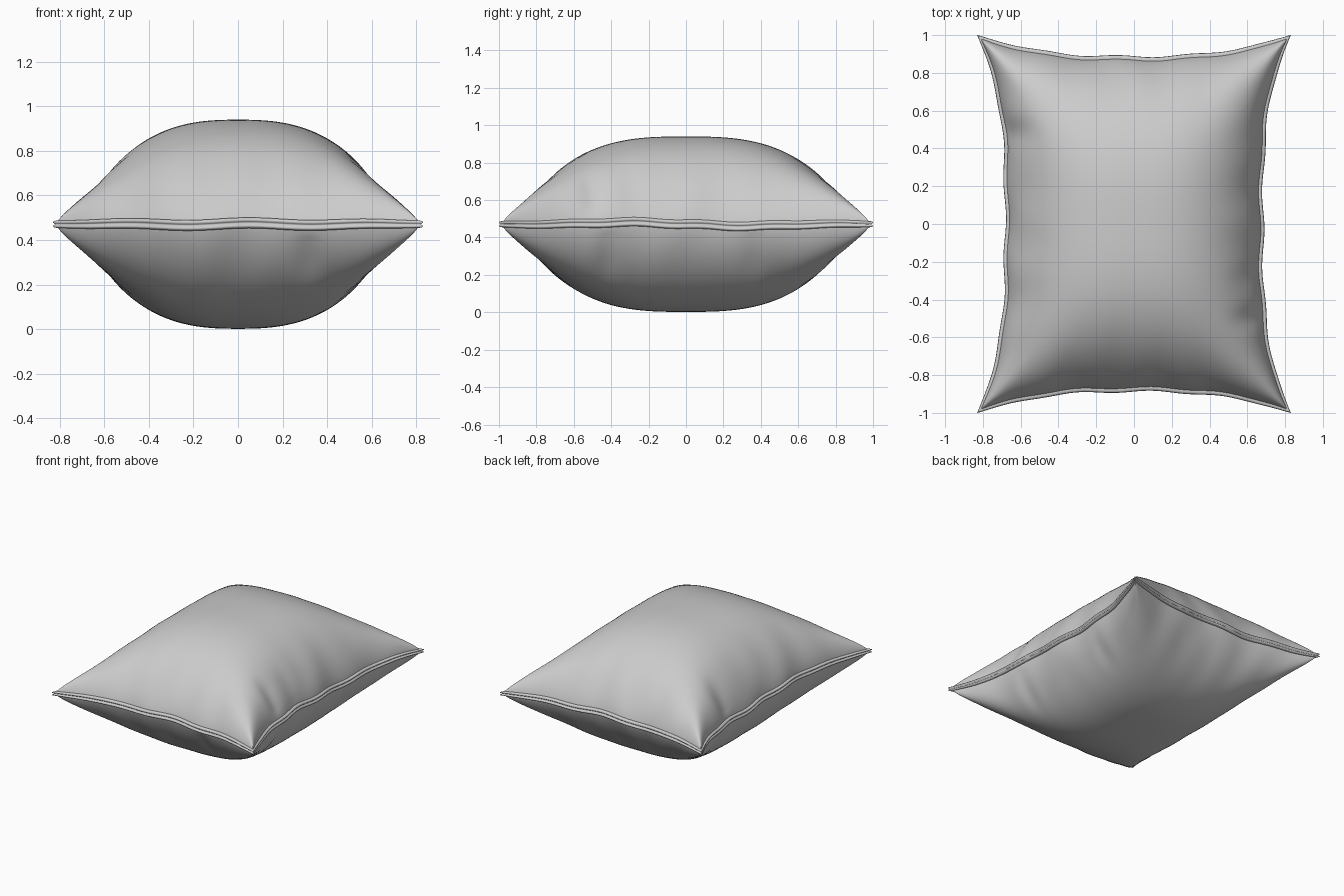
import bpy, bmesh
from math import sin, pi, exp, copysign

if "Cube" in bpy.data.objects:
    bpy.data.objects.remove(bpy.data.objects["Cube"])

MID, HALF = 0.471, 0.469     # seam height, half thickness
N = 110                      # grid divisions per side

# Local creases near the seam: x, y, radius across, radius along edge, depth, side
DENTS = [(-0.64, 0.48, 0.09, 0.07, 0.03, 1), (0.63, -0.50, 0.09, 0.06, 0.03, 1),
         (0.62, -0.28, 0.09, 0.07, 0.02, 1), (0.62, -0.42, 0.10, 0.06, 0.025, -1),
         (0.62, 0.36, 0.10, 0.06, 0.02, -1), (0.32, -0.81, 0.06, 0.09, 0.025, -1),
         (-0.60, -0.40, 0.09, 0.06, 0.015, -1)]


def outline(u, v):
    """Map the unit square to the pinched pillow outline with a wavy edge."""
    wx = 0.007 * sin(15 * v + 2 * u) * (1 - v * v) * u ** 6
    wy = 0.006 * sin(13 * u + 3 * v) * (1 - u * u) * v ** 6
    x = u * (0.668 + 0.147 * abs(v) ** 3.3 + wx)
    y = v * (0.872 + 0.113 * abs(u) ** 2.6 + wy)
    return x, y


def seam_z(u, v):
    """Gentle up and down wander of the seam."""
    edge = max(abs(u), abs(v)) ** 6
    wave = (0.006 * sin(9 * u + 1) * (1 - u * u)
            - 0.011 * sin(4.5 * v) * (1 - v * v) + 0.004 * sin(17 * v) * (1 - v * v))
    return MID + edge * wave


def puff(u, v, side):
    """Inflated height of one cloth panel, with fine gathers at the seam."""
    a = max(0, 1 - abs(u) ** 2.6) ** 0.65
    b = max(0, 1 - abs(v) ** 2.9) ** 0.74
    if min(a, b) < 1e-6:
        return 0.0
    # soft minimum of the two profiles keeps the corners full
    k = 1.2
    h = HALF * (a ** -k + b ** -k - 1) ** (-1 / k)
    g = u ** 8 * (1 - v * v) * sin(21 * v + side) + v ** 8 * (1 - u * u) * sin(19 * u + side)
    h *= 1 + 0.05 * g
    x, y = outline(u, v)
    for dx, dy, rx, ry, depth, s in DENTS:
        if s == side:
            h -= min(depth, h * 0.3) * exp(-((x - dx) / rx) ** 2 - ((y - dy) / ry) ** 2)
    return h


def finish(bm, name):
    bmesh.ops.remove_doubles(bm, verts=bm.verts, dist=1e-5)
    bmesh.ops.recalc_face_normals(bm, faces=bm.faces)
    mesh = bpy.data.meshes.new(name)
    bm.to_mesh(mesh)
    bm.free()
    for p in mesh.polygons:
        p.use_smooth = True
    obj = bpy.data.objects.new(name, mesh)
    bpy.context.collection.objects.link(obj)
    return obj


# Samples are packed closer together near the edges
S = [sin((2 * i / N - 1) * pi / 2) for i in range(N + 1)]

# Stuffed body: upper and lower panels joined at the seam
bm = bmesh.new()
for side in (1, -1):
    grid = [[bm.verts.new((*outline(u, v), seam_z(u, v) + side * puff(u, v, side)))
             for v in S] for u in S]
    for i in range(N):
        for j in range(N):
            bm.faces.new((grid[i][j], grid[i + 1][j], grid[i + 1][j + 1], grid[i][j + 1]))
finish(bm, "pillow_body")

# Seam trim: two thin lips with a groove between, swept round the outline
upper = [(-0.026, 0.014), (-0.010, 0.022), (0.004, 0.024), (0.013, 0.019),
         (0.016, 0.012), (0.010, 0.005)]
profile = upper + [(0.003, 0.0)] + [(d, -z) for d, z in reversed(upper)]
T = S[:-1]
loop = ([(t, -1) for t in T] + [(1, t) for t in T]
        + [(-t, 1) for t in T] + [(-1, -t) for t in T])
bm = bmesh.new()
rings = []
for u, v in loop:
    x, y = outline(u, v)
    ox, oy = copysign(abs(u) ** 10, u), copysign(abs(v) ** 10, v)
    thin = 1 - 0.35 * abs(u * v) ** 4
    rings.append([bm.verts.new((x + d * ox, y + d * oy, seam_z(u, v) + z * thin))
                  for d, z in profile])
for k, ring in enumerate(rings):
    nxt = rings[(k + 1) % len(rings)]
    for m in range(len(profile)):
        n = (m + 1) % len(profile)
        bm.faces.new((ring[m], nxt[m], nxt[n], ring[n]))
finish(bm, "seam_trim")
